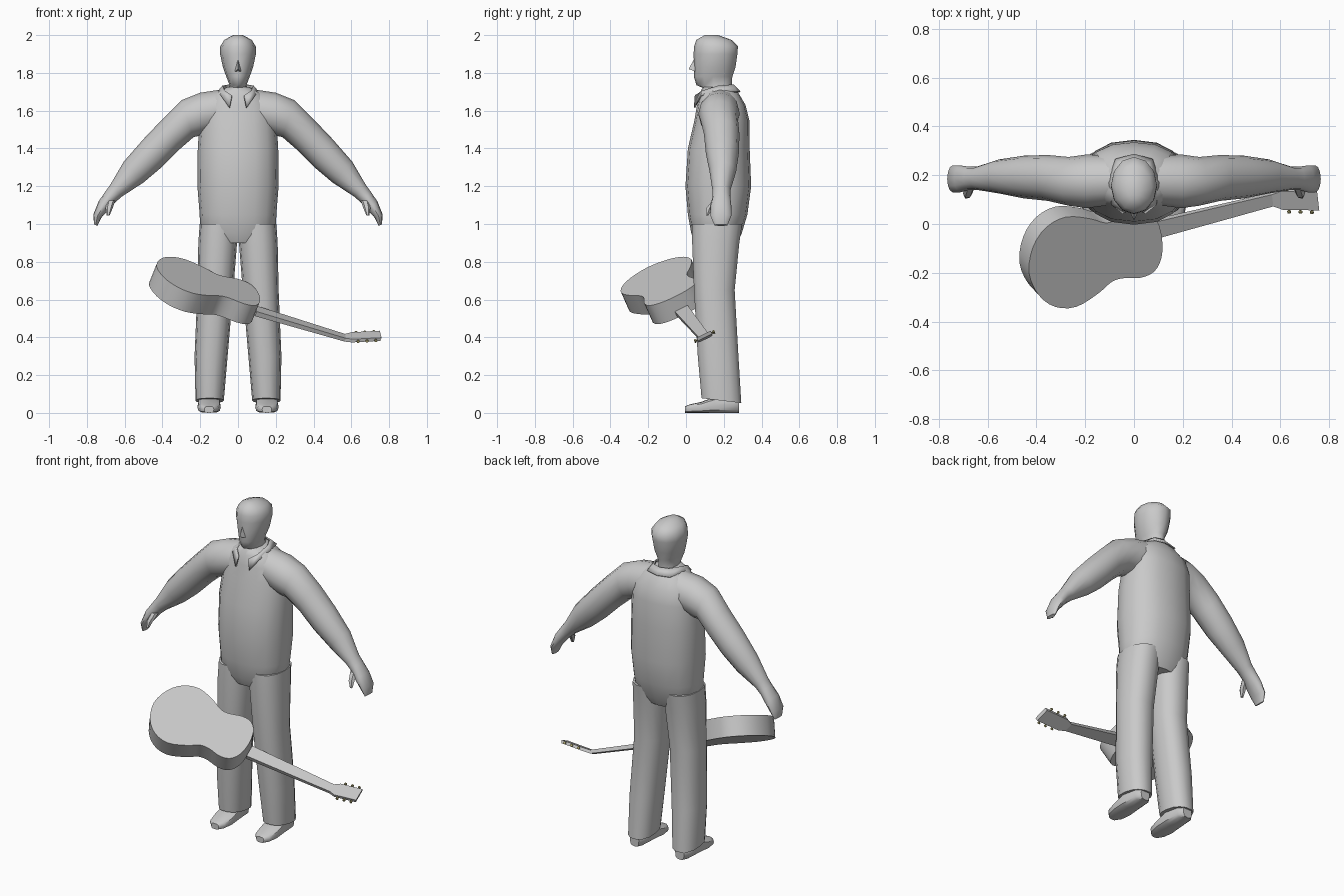
import bpy, math
from mathutils import Vector as V

if "Cube" in bpy.data.objects:
    bpy.data.objects.remove(bpy.data.objects["Cube"])


def material(name, rgb):
    m = bpy.data.materials.new(name)
    m.diffuse_color = (*rgb, 1)
    m.use_nodes = True
    m.node_tree.nodes["Principled BSDF"].inputs["Base Color"].default_value = m.diffuse_color
    return m


GREY = material("plain grey", (0.588, 0.588, 0.588))
BRASS = material("dull brass", (0.5, 0.46, 0.2))


def make(name, verts, faces, mat=GREY, angle=40):
    me = bpy.data.meshes.new(name)
    me.from_pydata([tuple(v) for v in verts], [], faces)
    me.materials.append(mat)
    ob = bpy.data.objects.new(name, me)
    bpy.context.collection.objects.link(ob)
    bpy.ops.object.select_all(action='DESELECT')
    ob.select_set(True)
    bpy.context.view_layer.objects.active = ob
    bpy.ops.object.mode_set(mode='EDIT')
    bpy.ops.mesh.select_all(action='SELECT')
    bpy.ops.mesh.normals_make_consistent(inside=False)
    bpy.ops.object.mode_set(mode='OBJECT')
    bpy.ops.object.shade_smooth_by_angle(angle=math.radians(angle))
    return ob


def ring(c, u, v, n=14, p=2.0, start=0.0):
    """Superellipse ring around c spanned by half axes u and v."""
    pts = []
    for i in range(n):
        a = 2 * math.pi * i / n + start
        ca, sa = math.cos(a), math.sin(a)
        pts.append(V(c) + V(u) * math.copysign(abs(ca) ** (2 / p), ca)
                   + V(v) * math.copysign(abs(sa) ** (2 / p), sa))
    return pts


def loft(name, rings, mat=GREY, angle=40):
    n = len(rings[0])
    verts = [q for r in rings for q in r]
    faces = [(k * n + i, k * n + (i + 1) % n, (k + 1) * n + (i + 1) % n, (k + 1) * n + i)
             for k in range(len(rings) - 1) for i in range(n)]
    faces += [tuple(range(n)), tuple(range(len(verts) - n, len(verts)))]
    return make(name, verts, faces, mat, angle)


def level(z, hx, yf, yb, xc=0, tilt=0, **kw):
    """Horizontal ring from half width and front and back y."""
    return ring((xc, (yf + yb) / 2, z), (hx, 0, 0), (0, (yb - yf) / 2, -tilt), **kw)


# Torso: (z, half width, front y, back y)
torso = [(0.90, .15, .05, .27), (0.95, .200, .028, .295), (1.05, .203, .01, .325),
         (1.20, .215, -.003, .345), (1.40, .213, .01, .337), (1.55, .203, .045, .335),
         (1.63, .185, .058, .315), (1.69, .13, .07, .28), (1.725, .06, .09, .25)]
loft("torso", [level(*t, n=16, p=2.3) for t in torso], angle=50)

# Head with neck
head = [(1.62, .05, .10, .24), (1.72, .052, .09, .24), (1.735, .045, .055, .243),
        (1.78, .062, .042, .245), (1.83, .080, .043, .262), (1.90, .095, .04, .272),
        (1.94, .094, .043, .275), (1.975, .073, .055, .24), (2.0, .025, .10, .17)]
loft("head", [level(*h, n=12) for h in head], angle=50)
make("nose", [(0, .046, 1.88), (-.02, .055, 1.805), (.02, .055, 1.805), (0, .014, 1.82)],
     [(0, 1, 3), (0, 3, 2), (1, 2, 3), (0, 2, 1)])

# Shirt collar, open at the front
top = [(0, .25, 1.735), (.05, .235, 1.735), (.08, .17, 1.73), (.07, .09, 1.705), (.032, .05, 1.68)]
low = [(0, .285, 1.70), (.075, .265, 1.70), (.105, .17, 1.70), (.09, .08, 1.68), (.045, .045, 1.615)]


def both_sides(pts):
    return [(-x, y, z) for x, y, z in reversed(pts[1:])] + pts


m = 2 * len(top) - 1
collar = make("collar", both_sides(top) + both_sides(low),
              [(i, i + 1, m + i + 1, m + i) for i in range(m - 1)])
solid = collar.modifiers.new("thickness", 'SOLIDIFY')
solid.thickness = 0.008
solid.offset = 0

# Limbs
leg = [(1.00, .100, .03, .30, .103), (0.90, .1025, .03, .285, .1075), (0.65, .095, .04, .26, .12),
       (0.30, .0875, .06, .28, .1425), (0.065, .075, .08, .295, .15, .013)]
shoe = [(-.005, .025, .035), (.02, .05, .045), (.08, .062, .058), (.15, .06, .085),
        (.25, .052, .085), (.28, .03, .08)]
# Arm and hand: upper x, z, lower x, z, front y, back y
arm = [(.07, 1.715, .09, 1.50, .08, .28), (.20, 1.695, .19, 1.47, .065, .285),
       (.30, 1.655, .235, 1.46, .075, .275), (.40, 1.555, .31, 1.395, .095, .283),
       (.50, 1.45, .405, 1.30, .105, .28), (.605, 1.33, .50, 1.22, .125, .265),
       (.675, 1.21, .615, 1.145, .14, .235), (.70, 1.175, .655, 1.11, .14, .235),
       (.738, 1.12, .685, 1.075, .13, .24), (.766, 1.05, .722, 1.035, .13, .24),
       (.762, .998, .745, .99, .15, .22)]
thumb = [(.672, .16, 1.125, .022), (.682, .125, 1.085, .019), (.688, .112, 1.045, .008)]

for s, side in ((1, "left"), (-1, "right")):
    loft(side + "_leg", [level(z, hx, yf, yb, s * xc, *t, n=14, p=2.3)
                         for z, hx, yf, yb, xc, *t in leg])
    loft(side + "_shoe", [ring((s * .153, y, h / 2), (hx, 0, 0), (0, 0, h / 2), 12, 3)
                          for y, hx, h in shoe])
    loft(side + "_arm", [ring((s * (a + c) / 2, (f + k) / 2, (b + d) / 2),
                              (s * (a - c) / 2, 0, (b - d) / 2), (0, (k - f) / 2, 0), 12)
                         for a, b, c, d, f, k in arm], angle=50)
    loft(side + "_thumb", [ring((s * x, y, z), (r, 0, 0), (0, r, 0), 6) for x, y, z, r in thumb])

# Guitar frame: A along the neck, N out of the soundboard, W across
A = V((.933, .239, -.27)).normalized()
N = V((.345, -.38, .86))
N = (N - A * N.dot(A)).normalized()
W = N.cross(A)
END = V((.115, -.06, .615))

# Half outline (along, across), smoothed by a Catmull-Rom pass
half = [(0, 0), (-.012, .085), (-.05, .138), (-.11, .150), (-.18, .133), (-.235, .135),
        (-.30, .172), (-.40, .206), (-.49, .182), (-.555, .11), (-.585, 0)]
ctrl = [V(p) for p in half] + [V((x, -y)) for x, y in half[-2:0:-1]]
outline = []
for i in range(len(ctrl)):
    p0, p1, p2, p3 = (ctrl[(i + k) % len(ctrl)] for k in (-1, 0, 1, 2))
    for t in (0, 1 / 3, 2 / 3):
        outline.append(p1 + (p2 - p0) * t / 2 + (2 * p0 - 5 * p1 + 4 * p2 - p3) * t * t / 2
                       + (3 * p1 - p0 - 3 * p2 + p3) * t ** 3 / 2)
loft("guitar_body", [[END + A * q.x + W * q.y - N * d for q in outline] for d in (0, .115)])


def bar(name, sections):
    """Square-sided bar; sections are centre, half width, half thickness."""
    r = math.sqrt(2)
    loft(name, [ring(c, W * w * r, N * t * r, 4, 2, math.pi / 4) for c, w, t in sections], angle=30)


# Neck and headstock
start, nut, tip = V((.09, -.02, .541)), V((.565, .10, .398)), V((.752, .097, .408))
bar("guitar_neck", [(start, .038, .014), (nut, .027, .010)])
bar("guitar_headstock", [(nut, .027, .010), (nut.lerp(tip, .2), .042, .010), (tip, .042, .010)])

# Tuning pegs
for i, f in enumerate((.35, .6, .85)):
    for s in (1, -1):
        c = nut.lerp(tip, f) + W * s * .038
        loft(f"tuning_peg_{i}_{'back' if s > 0 else 'front'}",
             [ring(c + W * s * d, A * r, N * r, 8)
              for d, r in ((0, .003), (.011, .003), (.013, .008), (.021, .008))], BRASS)
